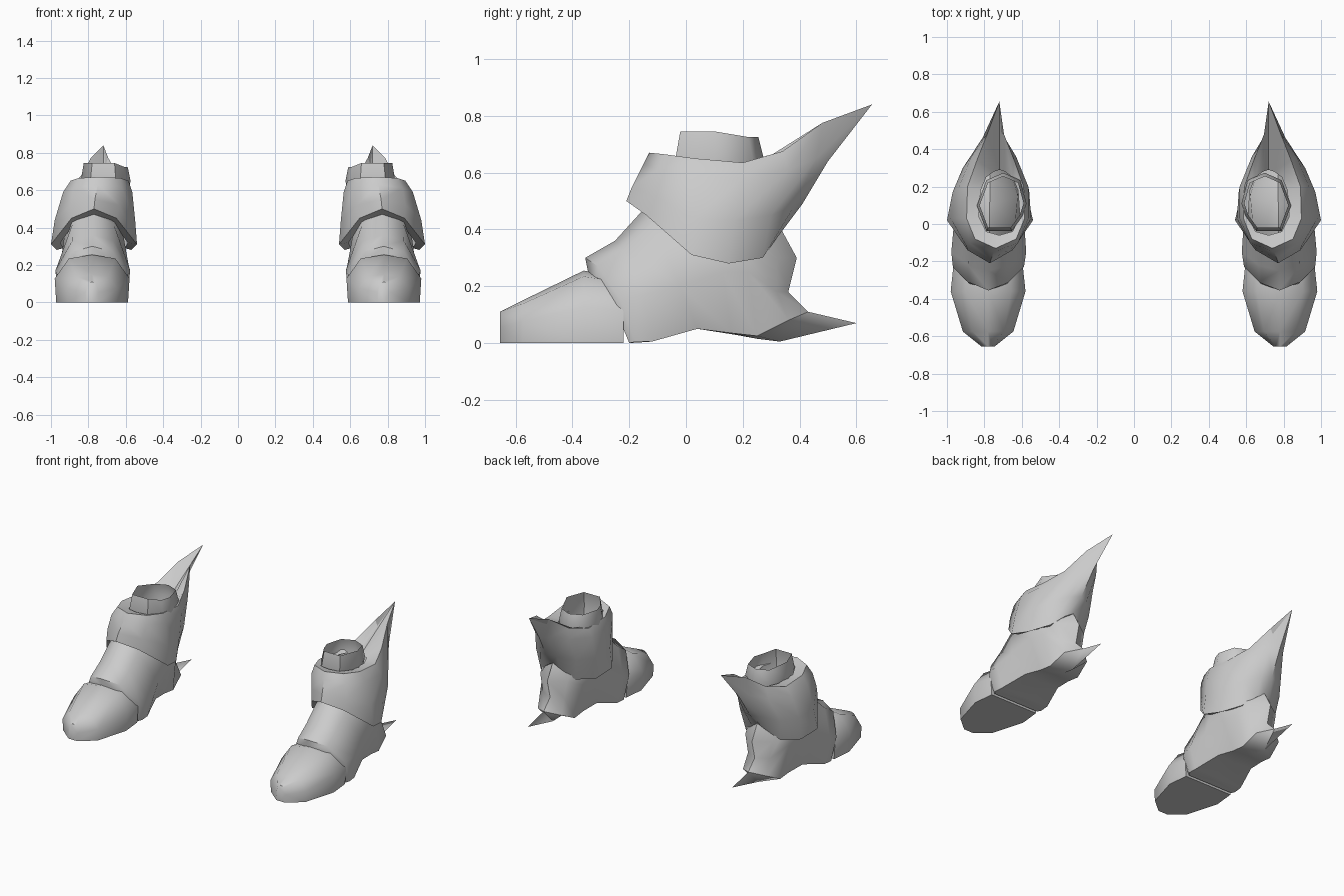
import bpy, bmesh, math

grey = bpy.data.materials.new("light_grey")
grey.diffuse_color = (0.6, 0.6, 0.6, 1)


def finish(name, bm, angle=50):
    """Clean the mesh, mirror it into a pair and shade it."""
    bmesh.ops.remove_doubles(bm, verts=bm.verts[:], dist=0.0005)
    bmesh.ops.recalc_face_normals(bm, faces=bm.faces[:])
    me = bpy.data.meshes.new(name)
    bm.to_mesh(me)
    bm.free()
    me.materials.append(grey)
    ob = bpy.data.objects.new(name, me)
    bpy.context.collection.objects.link(ob)
    mir = ob.modifiers.new("pair", 'MIRROR')
    mir.use_mirror_merge = False
    bpy.ops.object.select_all(action='DESELECT')
    ob.select_set(True)
    bpy.context.view_layer.objects.active = ob
    bpy.ops.object.shade_smooth_by_angle(angle=math.radians(angle))
    return ob


def full_ring(half, cx):
    """Half outline (w, y, z), first and last on the centre line -> closed ring."""
    right = [(cx + w, y, z) for w, y, z in half]
    left = [(cx - w, y, z) for w, y, z in half[-2:0:-1]]
    return right + left


def loft(rings, cap_start=False, cap_end=False):
    bm = bmesh.new()
    rows = [[bm.verts.new(p) for p in r] for r in rings]
    n = len(rows[0])
    for a, b in zip(rows, rows[1:]):
        for i in range(n):
            j = (i + 1) % n
            bm.faces.new((a[i], a[j], b[j], b[i]))
    if cap_start:
        bm.faces.new(rows[0])
    if cap_end:
        bm.faces.new(rows[-1])
    return bm


CX = 0.78

# Toe cap: y, half width, top height
toe = [(-0.655, 0.035, 0.11), (-0.575, 0.135, 0.15),
       (-0.36, 0.2, 0.255), (-0.22, 0.185, 0.23)]
rings = [full_ring([(0, y, t), (0.62 * w, y, 0.92 * t), (w, y, 0.5 * t),
                    (0.96 * w, y, 0), (0, y, 0)], CX) for y, w, t in toe]
finish("toe_cap", loft(rings, True, True))

# Foot, ankle and pointed heel: tilted sections from instep to back
body = [
    [(0, -.345, .25), (.10, -.32, .22), (.17, -.25, .12), (.17, -.20, 0), (0, -.20, 0)],
    [(0, -.355, .30), (.11, -.31, .27), (.19, -.23, .15), (.185, -.18, .004), (0, -.15, .003)],
    [(0, -.25, .36), (.11, -.22, .33), (.20, -.15, .17), (.18, -.12, .005), (0, -.12, .005)],
    [(0, -.15, .47), (.11, -.12, .42), (.19, -.02, .20), (.13, .04, .05), (0, .04, .05)],
    [(0, -.08, .52), (.14, .02, .47), (.17, .13, .25), (.11, .16, .035), (0, .18, .028)],
    [(0, .10, .55), (.15, .15, .45), (.15, .22, .25), (.11, .25, .025), (0, .25, .015)],
    [(0, .25, .50), (.10, .32, .30), (.08, .32, .18), (.09, .36, .08), (0, .33, .005)],
    [(0, .33, .41), (0, .39, .30), (0, .36, .18), (0, .43, .11), (0, .60, .07)],
]
finish("foot", loft([full_ring(s, CX - 0.012 * i / 7) for i, s in enumerate(body)]))

# Flared cuff with a swept-back spike, bottom edge to scooped top
cuff = [
    (.77, [(0, -.15, .47), (.09, -.10, .44), (.18, .03, .32), (.17, .15, .30),
           (.10, .25, .31), (.04, .30, .37), (0, .31, .40)]),
    (.77, [(0, -.21, .50), (.12, -.14, .45), (.23, .02, .31), (.20, .15, .28),
           (.13, .27, .30), (.05, .32, .37), (0, .33, .40)]),
    (.765, [(0, -.19, .55), (.13, -.12, .52), (.215, .03, .44), (.205, .17, .43),
            (.15, .30, .45), (.06, .38, .48), (0, .41, .49)]),
    (.75, [(0, -.15, .63), (.13, -.10, .61), (.185, .03, .59), (.185, .20, .58),
           (.12, .36, .61), (.06, .46, .65), (0, .50, .64)]),
    (.74, [(0, -.13, .67), (.11, -.08, .665), (.155, .03, .65), (.15, .20, .635),
           (.10, .34, .675), (.045, .48, .775), (-.02, .655, .84)]),
    (.72, [(0, -.06, .655), (.07, -.04, .65), (.11, .04, .64), (.10, .18, .63),
           (.07, .25, .63), (.03, .28, .62), (0, .29, .62)]),
]
finish("cuff", loft([full_ring(s, cx) for cx, s in cuff]))

# Open ankle collar: slightly flared eight-sided tube
top = [(.66, -.02), (.78, -.02), (.825, .10), (.78, .22),
       (.70, .255), (.62, .22), (.59, .11), (.61, .05)]
rings = []
for z, s in ((.56, 1.0), (.65, 1.13), (.745, 1.0)):
    rings.append([(.71 + (x - .71) * s, .11 + (y - .11) * s,
                   z - (0.02 if z > .7 and (y > .2 or x < .62) else 0)) for x, y in top])
finish("ankle_collar", loft(rings))
